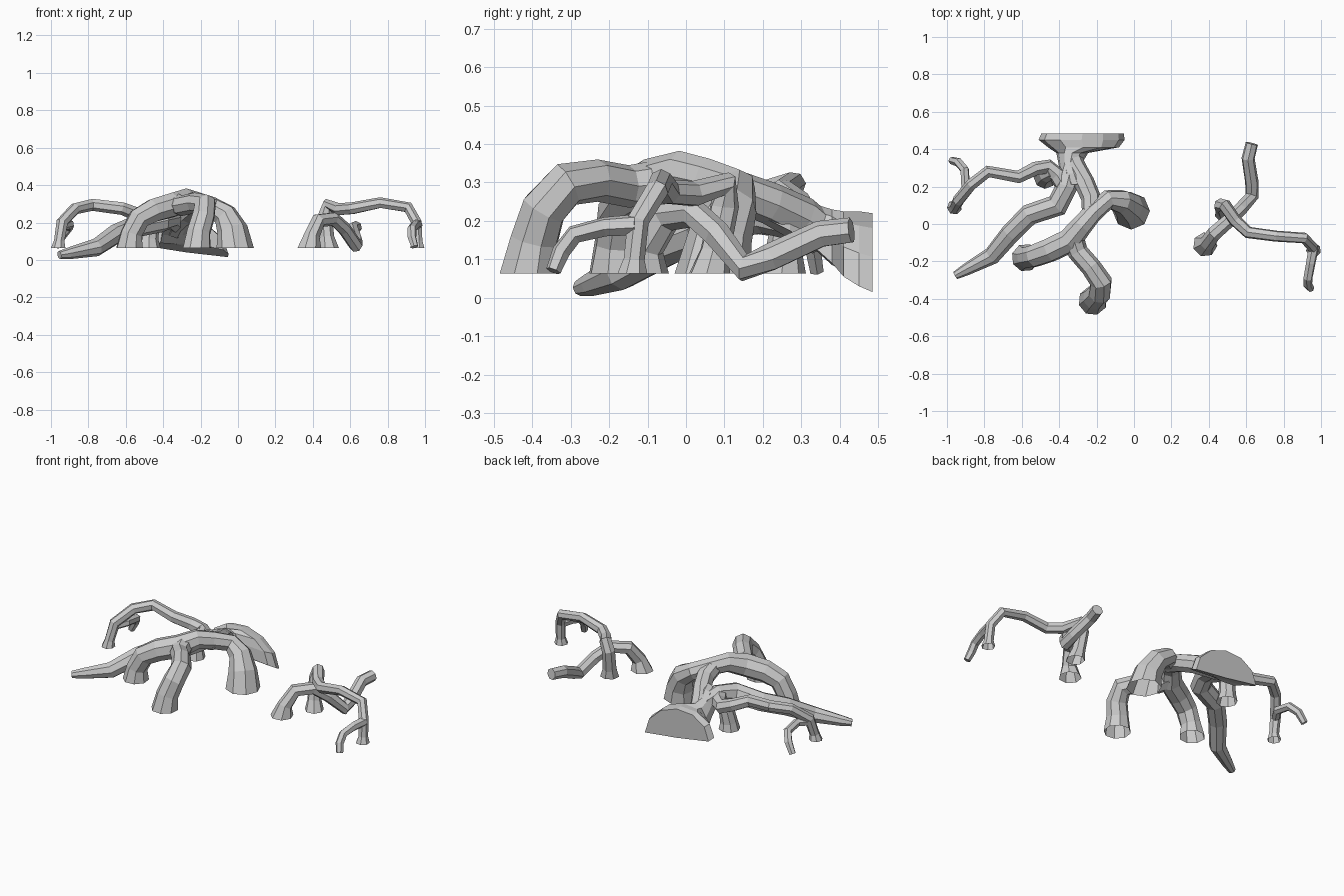
import bpy, bmesh, math
from mathutils import Vector

FLOOR = 0.063


def add_mesh(name, rings, open_start=False, open_end=False):
    """Skin a list of rings into a flat-shaded mesh; feet stay open underneath."""
    bm = bmesh.new()
    loops = [[bm.verts.new(p) for p in ring] for ring in rings]
    n = len(loops[0])
    for a, b in zip(loops, loops[1:]):
        for i in range(n):
            j = (i + 1) % n
            bm.faces.new((a[i], a[j], b[j], b[i]))
    if not open_start:
        bm.faces.new(loops[0][::-1])
    if not open_end:
        bm.faces.new(loops[-1])
    bmesh.ops.recalc_face_normals(bm, faces=bm.faces)
    me = bpy.data.meshes.new(name)
    bm.to_mesh(me)
    bm.free()
    ob = bpy.data.objects.new(name, me)
    bpy.context.collection.objects.link(ob)
    return ob


def root(name, path, sides=8, foot_start=False, foot_end=False):
    """Low-poly tube through (x, y, z, radius); feet are cut level near the ground."""
    pts = [Vector(p[:3]) for p in path]
    rings, u = [], None
    for k, p in enumerate(pts):
        a = (p - pts[k - 1]).normalized() if k else None
        b = (pts[k + 1] - p).normalized() if k < len(pts) - 1 else None
        t = ((a or b) + (b or a)).normalized()
        if (k == 0 and foot_start) or (k == len(pts) - 1 and foot_end):
            t = Vector((0, 0, 1 if k == 0 else -1))
        if u is None:
            u = t.orthogonal()
        u = (u - t * u.dot(t)).normalized()
        v = t.cross(u)
        r = path[k][3]
        rings.append([p + r * (u * math.cos(2 * math.pi * i / sides)
                               + v * math.sin(2 * math.pi * i / sides))
                      for i in range(sides)])
    return add_mesh(name, rings, foot_start, foot_end)


# Trunk base: a tilted half-dome cut flat at the back, narrowing into the neck
def dome(y, cx, z0, rx, h, tilt=0.0):
    arc = [(math.cos(math.pi * i / 6), math.sin(math.pi * i / 6)) for i in range(7)]
    return [(cx + rx * c, y, z0 + h * s - tilt * c) for c, s in arc] + [(cx, y, z0 - 0.005)]


add_mesh("trunk_base", [
    dome(0.485, -0.275, 0.045, 0.22, 0.175, 0.03),
    dome(0.45, -0.28, 0.06, 0.23, 0.165, 0.03),
    dome(0.41, -0.27, 0.075, 0.19, 0.15, 0.02),
    dome(0.38, -0.33, 0.09, 0.085, 0.14),
    dome(0.33, -0.34, 0.135, 0.065, 0.11),
    dome(0.27, -0.32, 0.175, 0.075, 0.10),
    dome(0.21, -0.30, 0.205, 0.065, 0.08)])

# Two limbs leaving the neck
root("right_limb", [
    (-0.335, 0.36, 0.16, 0.055), (-0.315, 0.30, 0.205, 0.06), (-0.265, 0.22, 0.245, 0.055),
    (-0.23, 0.14, 0.275, 0.053), (-0.225, 0.04, 0.31, 0.052)])
root("long_left_root", [
    (-0.335, 0.30, 0.20, 0.055), (-0.36, 0.20, 0.225, 0.057), (-0.41, 0.10, 0.21, 0.062),
    (-0.56, 0.05, 0.175, 0.057), (-0.66, -0.05, 0.135, 0.054),
    (-0.76, -0.17, 0.066, 0.048), (-0.90, -0.245, 0.036, 0.032), (-0.955, -0.275, 0.026, 0.022)])

# Thick arch standing on three feet
root("main_arch", [
    (-0.015, 0.07, FLOOR, 0.10), (-0.03, 0.09, 0.16, 0.083), (-0.07, 0.12, 0.24, 0.066),
    (-0.14, 0.13, 0.285, 0.053), (-0.22, 0.06, 0.31, 0.053), (-0.28, -0.01, 0.325, 0.058),
    (-0.345, -0.09, 0.295, 0.068), (-0.45, -0.14, 0.265, 0.066), (-0.53, -0.17, 0.22, 0.062),
    (-0.57, -0.18, 0.14, 0.06), (-0.58, -0.18, FLOOR, 0.075)],
    foot_start=True, foot_end=True)
root("front_leg", [
    (-0.33, -0.06, 0.30, 0.06), (-0.30, -0.15, 0.29, 0.055), (-0.23, -0.23, 0.305, 0.055),
    (-0.175, -0.31, 0.295, 0.06), (-0.185, -0.37, 0.23, 0.062),
    (-0.21, -0.395, 0.15, 0.065), (-0.22, -0.41, FLOOR, 0.078)], foot_end=True)

# Slender root on the left with a foot at each end
root("slender_left_root", [
    (-0.36, 0.18, 0.225, 0.045), (-0.41, 0.26, 0.215, 0.045), (-0.46, 0.305, 0.215, 0.042),
    (-0.53, 0.295, 0.24, 0.038), (-0.62, 0.25, 0.275, 0.035), (-0.78, 0.28, 0.295, 0.033),
    (-0.87, 0.21, 0.275, 0.032), (-0.94, 0.125, 0.20, 0.032),
    (-0.955, 0.095, 0.10, 0.029), (-0.96, 0.09, FLOOR, 0.04)], sides=7, foot_end=True)
root("slender_left_branch", [
    (-0.95, 0.11, 0.18, 0.025), (-0.90, 0.19, 0.19, 0.025), (-0.905, 0.29, 0.175, 0.025),
    (-0.94, 0.33, 0.13, 0.024), (-0.975, 0.34, 0.07, 0.02)], sides=6)
root("left_back_foot", [
    (-0.43, 0.28, 0.225, 0.04), (-0.465, 0.265, 0.18, 0.046),
    (-0.475, 0.255, 0.11, 0.05), (-0.475, 0.25, FLOOR, 0.062)], foot_end=True)

# Detached pair of crossing roots on the right
root("right_cross_root", [
    (0.38, -0.11, FLOOR, 0.066), (0.395, -0.10, 0.13, 0.043), (0.43, -0.05, 0.21, 0.04),
    (0.51, 0.02, 0.22, 0.038), (0.57, 0.08, 0.165, 0.037), (0.63, 0.15, 0.078, 0.037),
    (0.63, 0.22, 0.105, 0.037), (0.61, 0.35, 0.165, 0.036), (0.63, 0.43, 0.175, 0.034)],
    sides=7, foot_start=True)
root("right_slender_root", [
    (0.485, 0.06, FLOOR, 0.055), (0.475, 0.075, 0.12, 0.04), (0.465, 0.10, 0.24, 0.038),
    (0.485, 0.10, 0.295, 0.036), (0.54, 0.02, 0.27, 0.034), (0.61, -0.045, 0.275, 0.033),
    (0.76, -0.065, 0.305, 0.03), (0.91, -0.075, 0.28, 0.03), (0.955, -0.125, 0.20, 0.029),
    (0.96, -0.135, 0.10, 0.028), (0.96, -0.14, FLOOR, 0.04)],
    sides=7, foot_start=True, foot_end=True)
root("right_slender_branch", [
    (0.96, -0.13, 0.19, 0.028), (0.945, -0.21, 0.185, 0.026), (0.93, -0.29, 0.165, 0.025),
    (0.93, -0.325, 0.12, 0.024), (0.945, -0.345, 0.07, 0.02)], sides=6)
